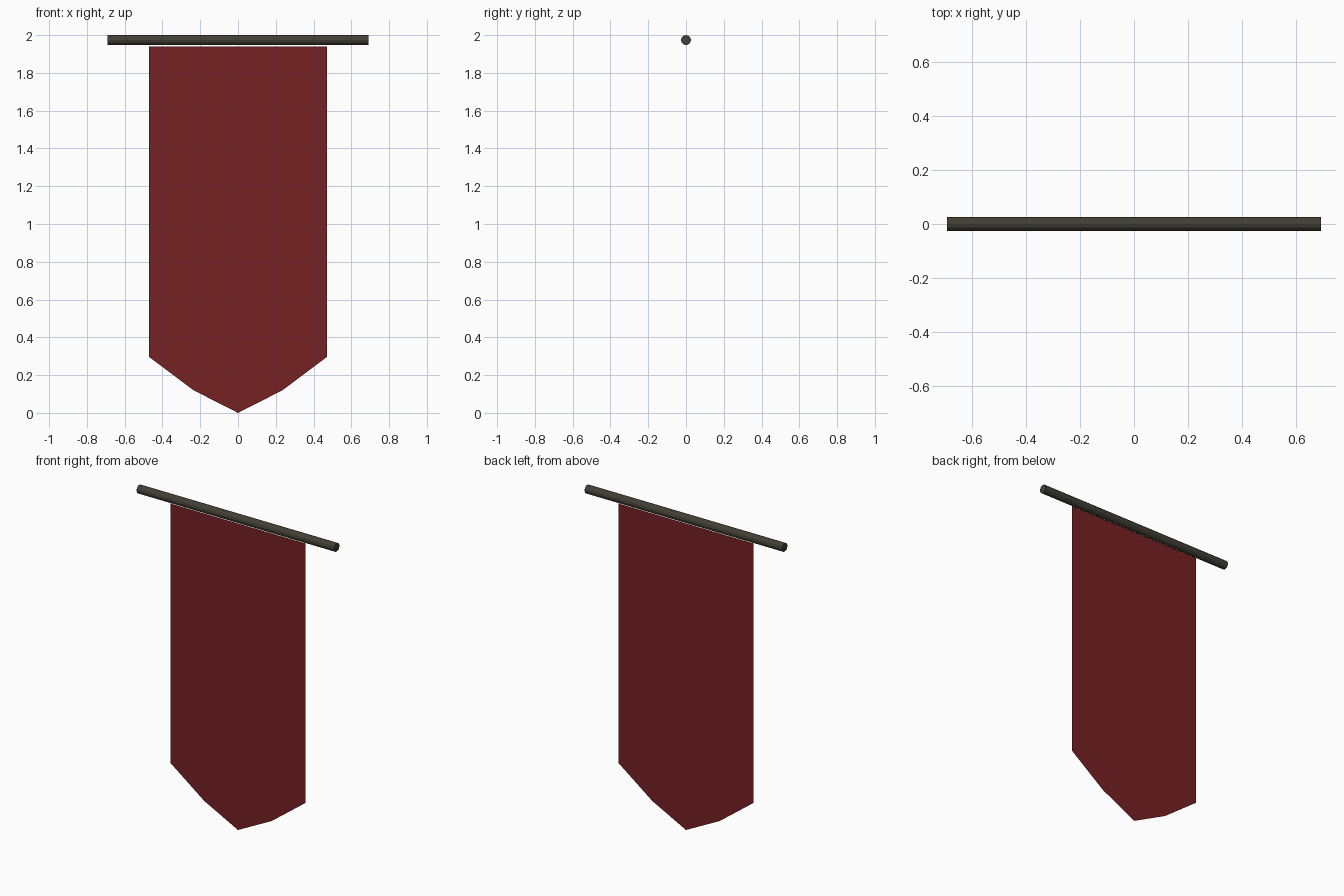
import bpy, bmesh, math

if "Cube" in bpy.data.objects:
    bpy.data.objects.remove(bpy.data.objects["Cube"])


def colour(obj, name, rgb):
    mat = bpy.data.materials.new(name)
    mat.diffuse_color = (*rgb, 1)
    mat.use_nodes = True
    mat.node_tree.nodes["Principled BSDF"].inputs["Base Color"].default_value = mat.diffuse_color
    obj.data.materials.append(mat)


# Horizontal hanging pole, flat sided
R = 0.0265
bpy.ops.mesh.primitive_cylinder_add(vertices=12, radius=R, depth=1.384,
                                    location=(0, 0, 2 - R),
                                    rotation=(0, math.pi / 2, 0))
pole = bpy.context.object
pole.name = "pole"
colour(pole, "dark_wood", (0.055, 0.05, 0.035))

# Cloth: a single flat sheet in four columns, pointed at the bottom
TOP = 1.94
hem = [(-0.472, 0.297), (-0.236, 0.12), (0, 0), (0.236, 0.12), (0.472, 0.297)]
bm = bmesh.new()
columns = [(bm.verts.new((x, 0, z)), bm.verts.new((x, 0, TOP))) for x, z in hem]
for a, b in zip(columns, columns[1:]):
    bm.faces.new((a[0], b[0], b[1], a[1]))
mesh = bpy.data.meshes.new("banner_cloth")
bm.to_mesh(mesh)
bm.free()
cloth = bpy.data.objects.new("banner_cloth", mesh)
bpy.context.collection.objects.link(cloth)
colour(cloth, "red_cloth", (0.18, 0.015, 0.017))
